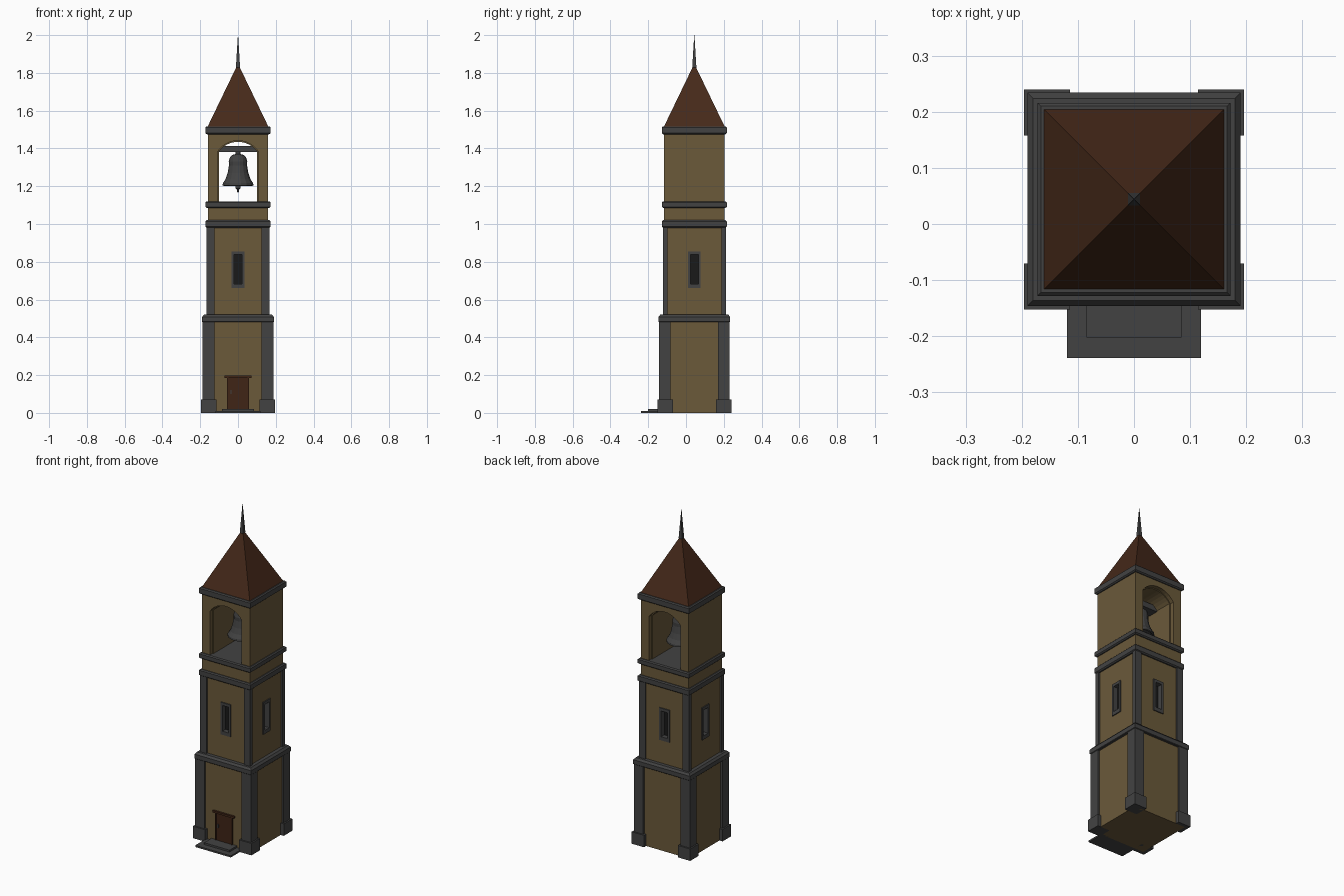
import bpy, bmesh, math
from mathutils import Matrix, Vector

if "Cube" in bpy.data.objects:
    bpy.data.objects.remove(bpy.data.objects["Cube"])

CY = 0.044  # tower axis in y


def material(name, rgb):
    m = bpy.data.materials.new(name)
    m.diffuse_color = (*rgb, 1)
    m.use_nodes = True
    m.node_tree.nodes["Principled BSDF"].inputs["Base Color"].default_value = m.diffuse_color
    return m


STONE = material("dark_stone", (0.055, 0.055, 0.055))
WALL = material("ochre_wall", (0.145, 0.1, 0.042))
ROOF = material("brown_tile", (0.06, 0.022, 0.01))
WOOD = material("door_wood", (0.05, 0.018, 0.008))
DARK = material("dark_opening", (0.01, 0.01, 0.01))


def finish(name, bm, mat):
    bmesh.ops.recalc_face_normals(bm, faces=bm.faces)
    me = bpy.data.meshes.new(name)
    bm.to_mesh(me)
    bm.free()
    me.materials.append(mat)
    ob = bpy.data.objects.new(name, me)
    bpy.context.collection.objects.link(ob)
    return ob


def add_box(bm, x, y, z):
    """Add a box from (min, max) ranges."""
    size = [b - a for a, b in (x, y, z)]
    mid = [(a + b) / 2 for a, b in (x, y, z)]
    bmesh.ops.create_cube(bm, size=1, matrix=Matrix.Translation(mid) @ Matrix.Diagonal((*size, 1)))


def boxes(name, mat, *ranges, sides=0):
    """Boxes in one object; sides=4 repeats them round the tower axis."""
    bm = bmesh.new()
    for i in range(max(sides, 1)):
        start = set(bm.verts)
        for r in ranges:
            add_box(bm, *r)
        if sides:
            new = [v for v in bm.verts if v not in start]
            bmesh.ops.rotate(bm, verts=new, cent=(0, 0, 0), matrix=Matrix.Rotation(i * math.pi / 2, 3, 'Z'))
    if sides:
        bmesh.ops.translate(bm, verts=bm.verts, vec=(0, CY, 0))
    return finish(name, bm, mat)


def lathe(name, mat, profile, n=4, square=True):
    """Stack rings of (half width or radius, z); four sides gives a square tower."""
    bm = bmesh.new()
    rings = []
    for r, z in profile:
        k = r * (math.sqrt(2) if square else 1)
        rings.append([bm.verts.new((k * math.cos(2 * math.pi * (i + .5) / n),
                                    CY + k * math.sin(2 * math.pi * (i + .5) / n), z)) for i in range(n)])
    for a, b in zip(rings, rings[1:]):
        for i in range(n):
            bm.faces.new((a[i], a[(i + 1) % n], b[(i + 1) % n], b[i]))
    bm.faces.new(rings[0])
    bm.faces.new(rings[-1])
    return finish(name, bm, mat)


def extrude_xz(name, mat, pts, y0, y1):
    bm = bmesh.new()
    f = bm.faces.new([bm.verts.new((x, y0, z)) for x, z in pts])
    ext = bmesh.ops.extrude_face_region(bm, geom=[f])["geom"]
    bmesh.ops.translate(bm, verts=[g for g in ext if isinstance(g, bmesh.types.BMVert)], vec=(0, y1 - y0, 0))
    return finish(name, bm, mat)


def corners(name, ax, ay, out, z0, z1):
    """Four corner blocks from inner limits ax, ay to the outer half width."""
    return boxes(name, STONE, *[(tuple(sorted((sx * ax, sx * out))),
                                 tuple(sorted((CY + sy * ay, CY + sy * out))), (z0, z1))
                                for sx in (-1, 1) for sy in (-1, 1)])


# Lower storey
lathe("lower_wall", WALL, [(0.175, 0), (0.175, 0.5)])
corners("corner_feet", 0.114, 0.114, 0.196, 0, 0.072)
corners("lower_corner_pillars", 0.125, 0.125, 0.187, 0.07, 0.485)
lathe("lower_ledge", STONE, [(0.187, 0.48), (0.19, 0.483), (0.19, 0.508), (0.18, 0.52)])

# Middle storey with a window recess on every side
mid = lathe("middle_wall", WALL, [(0.158, 0.51), (0.158, 0.99)])
cut = boxes("window_cutter", DARK, ((-0.026, 0.026), (-0.2, -0.13), (0.675, 0.845)), sides=4)
cut.hide_render = True
mod = mid.modifiers.new("window_holes", 'BOOLEAN')
mod.object, mod.operation, mod.solver = cut, 'DIFFERENCE', 'EXACT'
bpy.context.view_layer.objects.active = mid
bpy.ops.object.modifier_apply(modifier=mod.name)
bpy.data.objects.remove(cut)
d = (-0.164, -0.131)
boxes("window_frames", STONE,
      ((-0.034, -0.021), d, (0.66, 0.855)), ((0.021, 0.034), d, (0.66, 0.855)),
      ((-0.021, 0.021), d, (0.66, 0.682)), ((-0.021, 0.021), d, (0.838, 0.855)), sides=4)
boxes("window_panes", DARK, ((-0.024, 0.024), (-0.134, -0.129), (0.675, 0.845)), sides=4)
corners("middle_corner_pillars", 0.125, 0.143, 0.167, 0.51, 0.985)


# Stone bands and the short wall between them
def band(name, z0, z1):
    lathe(name, STONE, [(0.165, z0), (0.172, z0 + 0.006), (0.172, z1 - 0.006), (0.166, z1)])


band("middle_band", 0.98, 1.02)
lathe("short_wall", WALL, [(0.16, 1.015), (0.16, 1.09)])
band("belfry_floor_band", 1.085, 1.12)
band("roof_band", 1.475, 1.517)


# Belfry: arched passage open at the front and back, stepped at both mouths
def arch(half, spring, apex, n=12):
    rise = apex - spring
    r = (half * half + rise * rise) / (2 * rise)
    a = math.asin(half / r)
    return [(r * math.sin(-a + 2 * a * i / n), apex - r + r * math.cos(-a + 2 * a * i / n)) for i in range(n + 1)]


def belfry(name, half, apex, y0, y1):
    pts = [(-0.16, 1.115), (-half, 1.115)] + arch(half, 1.385, apex) + \
          [(half, 1.115), (0.16, 1.115), (0.16, 1.48), (-0.16, 1.48)]
    extrude_xz(name, WALL, pts, CY + y0, CY + y1)


belfry("belfry_front_arch", 0.106, 1.441, -0.16, -0.135)
belfry("belfry_walls", 0.1, 1.435, -0.135, 0.135)
belfry("belfry_back_arch", 0.106, 1.441, 0.135, 0.16)

# Bell, its beam and clapper
extrude_xz("bell_beam", STONE, [(-0.105, 1.38), (0.105, 1.38), (0.088, 1.413), (-0.088, 1.413)],
           CY - 0.03, CY + 0.03)
bell = lathe("bell", STONE, [(0.066, 1.212), (0.076, 1.202), (0.083, 1.205), (0.082, 1.216), (0.067, 1.238),
                             (0.056, 1.27), (0.049, 1.31), (0.05, 1.33), (0.045, 1.35),
                             (0.032, 1.365), (0.014, 1.37), (0.014, 1.385)], n=16, square=False)
clapper = lathe("clapper", STONE, [(0.004, 1.168), (0.006, 1.182), (0.014, 1.188), (0.014, 1.2),
                                   (0.006, 1.206), (0.006, 1.22)], n=12, square=False)

# Roof and spire
lathe("roof", ROOF, [(0.161, 1.515), (0.009, 1.83)])
lathe("spire", STONE, [(0.006, 1.815), (0.011, 1.83), (0.0006, 2.0)])

# Door and steps
F = CY - 0.175
boxes("door", WOOD, ((-0.05, 0.05), (F - 0.004, F + 0.01), (0.015, 0.185)))
boxes("door_frame", WOOD, ((-0.057, -0.05), (F - 0.008, F + 0.01), (0.015, 0.187)),
      ((0.05, 0.057), (F - 0.008, F + 0.01), (0.015, 0.187)),
      ((-0.072, 0.072), (F - 0.012, F + 0.01), (0.185, 0.197)))
boxes("door_handle", STONE, ((-0.041, -0.034), (F - 0.01, F), (0.1, 0.12)))
boxes("lower_step", STONE, ((-0.119, 0.119), (-0.239, F + 0.01), (0, 0.01)))
boxes("upper_step", STONE, ((-0.085, 0.085), (-0.202, F + 0.01), (0.01, 0.021)))
